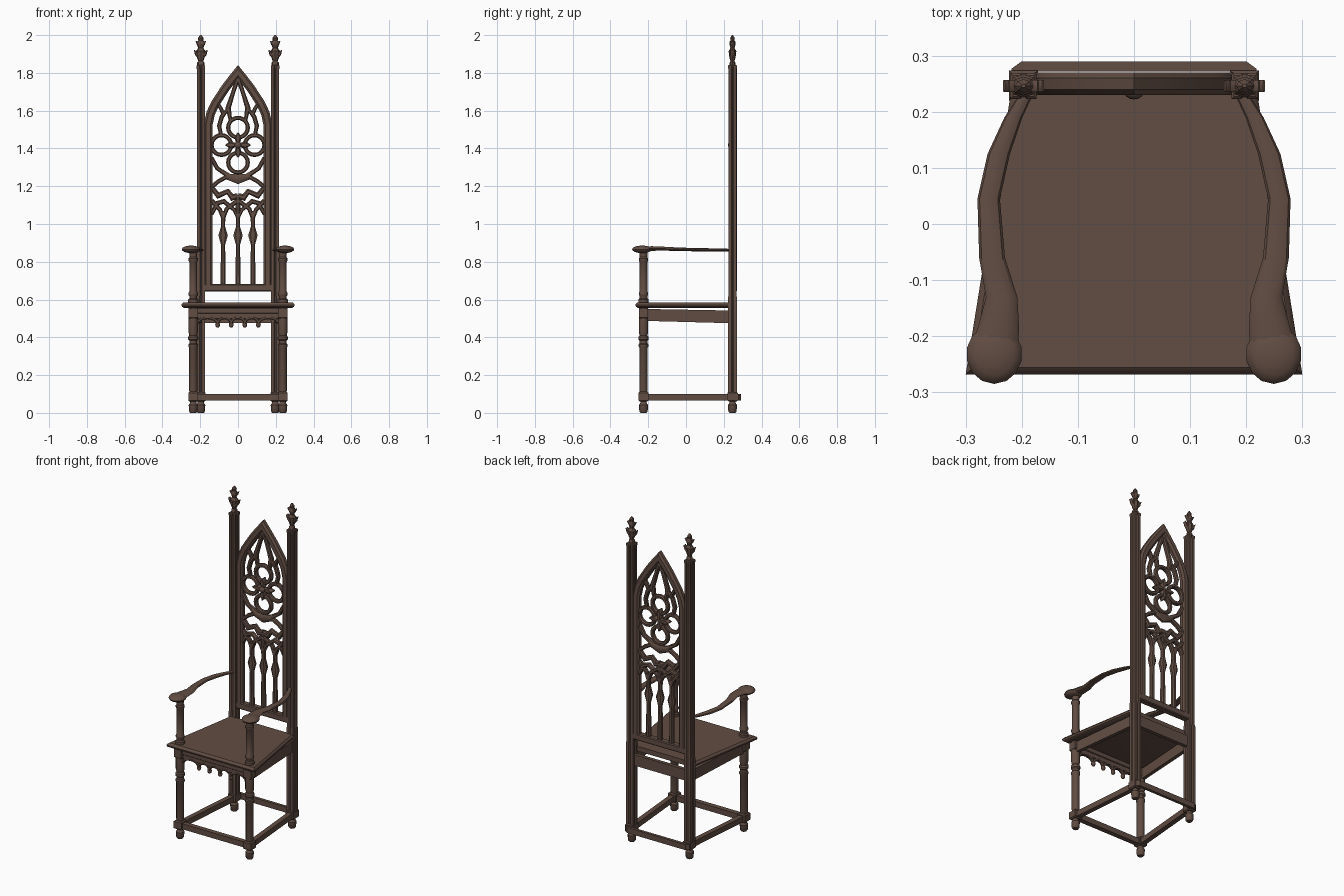
import bpy, bmesh, math
from mathutils import Vector

if "Cube" in bpy.data.objects:
    bpy.data.objects.remove(bpy.data.objects["Cube"])

wood = bpy.data.materials.new("dark_brown_wood")
wood.diffuse_color = (0.12, 0.074, 0.056, 1)
wood.use_nodes = True
wood.node_tree.nodes["Principled BSDF"].inputs["Base Color"].default_value = wood.diffuse_color


def finish(name, bm):
    bmesh.ops.recalc_face_normals(bm, faces=bm.faces)
    me = bpy.data.meshes.new(name)
    bm.to_mesh(me)
    bm.free()
    me.materials.append(wood)
    ob = bpy.data.objects.new(name, me)
    bpy.context.collection.objects.link(ob)
    return ob


def loft(bm, rings, closed=False):
    """Skin a list of point rings, capping the ends if open."""
    vs = [[bm.verts.new(p) for p in r] for r in rings]
    n, m = len(vs), len(vs[0])
    for i in range(n if closed else n - 1):
        a, b = vs[i], vs[(i + 1) % n]
        for j in range(m):
            k = (j + 1) % m
            bm.faces.new((a[j], a[k], b[k], b[j]))
    if not closed:
        bm.faces.new(vs[0][::-1])
        bm.faces.new(vs[-1])


def slab(bm, x0, x1, y0, y1, z0, z1, c=0.003):
    """Box with chamfered top and bottom edges."""
    def r(z, i):
        return [(x0+i, y0+i, z), (x1-i, y0+i, z), (x1-i, y1-i, z), (x0+i, y1-i, z)]
    loft(bm, [r(z0, c), r(z0+c, 0), r(z1-c, 0), r(z1, c)])


def lathe(bm, x, y, prof, seg=12, sy=1):
    loft(bm, [[(x + r*math.cos(2*math.pi*i/seg), y + sy*r*math.sin(2*math.pi*i/seg), z)
               for i in range(seg)] for z, r in prof])


def beam(bm, a, b, w, z0a, z1a, z0b, z1b):
    """Horizontal rail between two plan points."""
    a, b = Vector(a), Vector(b)
    d = (b - a).normalized()
    n = Vector((-d.y, d.x)) * w / 2
    loft(bm, [[(*(p-n), l), (*(p+n), l), (*(p+n), h), (*(p-n), h)]
              for p, l, h in ((a, z0a, z1a), (b, z0b, z1b))])


def strip(bm, pts, w, d, y, closed=False, mirror=False):
    """Chamfered bar along an x-z path; w is one half width or one per point."""
    P = [Vector(p) for p in pts]
    n = len(P)
    W = w if isinstance(w, (list, tuple)) else [w] * n
    for s in ((1, -1) if mirror else (1,)):
        rings = []
        for i, p in enumerate(P):
            t0 = (p - P[i-1]).normalized() if i or closed else None
            t1 = (P[(i+1) % n] - p).normalized() if i < n-1 or closed else None
            t = ((t0 or t1) + (t1 or t0)).normalized()
            k = min(2, 1 / max(0.3, t.dot(t1 or t0)))
            nn = Vector((-t.y, t.x)) * W[i] * k
            sec = ((1, -.5), (.5, -1), (-.5, -1), (-1, -.5), (-1, .5), (-.5, 1), (.5, 1), (1, .5))
            rings.append([(s*(p.x + nn.x*u), y + d*v, p.y + nn.y*u) for u, v in sec])
        loft(bm, rings, closed)


def circle(cx, cz, r, n=20):
    return [(cx + r*math.cos(2*math.pi*i/n), cz + r*math.sin(2*math.pi*i/n)) for i in range(n)]


def ball(bm, c, sx, sy, sz):
    g = bmesh.ops.create_uvsphere(bm, u_segments=14, v_segments=8, radius=1)
    for v in g["verts"]:
        v.co = Vector((c[0] + v.co.x*sx, c[1] + v.co.y*sy, c[2] + v.co.z*sz))


# seat with moulded edge
bm = bmesh.new()
def seat_ring(z, i):
    return [(-.30+i, -.268+i, z), (.30-i, -.268+i, z), (.22-i, .23, z), (-.22+i, .23, z)]
loft(bm, [seat_ring(z, i) for z, i in ((.555, .015), (.562, .003), (.572, 0), (.578, .003), (.585, .012))])
finish("seat", bm)

# aprons on the sides and back
bm = bmesh.new()
for s in (-1, 1):
    beam(bm, (s*.238, -.21), (s*.2, .23), .022, .487, .55, .475, .542)
beam(bm, (-.19, .245), (.19, .245), .022, .475, .542, .475, .542)
finish("side_and_back_aprons", bm)

# front apron with scalloped arches and pendants
bm = bmesh.new()
slab(bm, -.225, .225, -.24, -.21, .525, .555)
slab(bm, -.225, .225, -.235, -.215, .498, .528)
xs = (-.215, -.108, -.036, .036, .108, .215)
for a, b in zip(xs, xs[1:]):
    m, h = (a + b) / 2, (b - a) / 2
    strip(bm, [(m + h*math.cos(t*math.pi/8), .474 + .03*math.sin(t*math.pi/8)) for t in range(9)],
          .008, .011, -.225)
for x in xs[1:-1]:
    ball(bm, (x, -.225, .467), .013, .012, .016)
finish("front_apron", bm)

# front legs and arm supports, turned
foot = [(0, .016), (.008, .022), (.042, .024), (.052, .017), (.062, .017)]
leg = foot + [(.11, .02), (.12, .022), (.345, .022), (.352, .026), (.362, .026), (.368, .021), (.382, .021),
              (.388, .027), (.402, .027), (.41, .021), (.43, .025), (.49, .025), (.555, .025)]
support = [(.58, .027), (.6, .027), (.606, .021), (.618, .021), (.624, .025), (.634, .025), (.642, .021),
           (.80, .021), (.806, .025), (.818, .025), (.824, .02), (.86, .022)]
for s, side in ((-1, "left"), (1, "right")):
    bm = bmesh.new()
    lathe(bm, s*.237, -.225, leg)
    slab(bm, s*.237-.026, s*.237+.026, -.251, -.199, .06, .112, .006)
    slab(bm, s*.237-.025, s*.237+.025, -.25, -.2, .5, .556, .004)
    finish("front_leg_" + side, bm)
    bm = bmesh.new()
    lathe(bm, s*.237, -.225, support)
    finish("arm_support_" + side, bm)

    # arm: bowed rail swelling into a rounded hand rest
    bm = bmesh.new()
    path = ((.235, .19, .012, .862, .007), (.19, .215, .016, .862, .008), (.125, .241, .02, .863, .009),
            (.045, .259, .02, .864, .009), (-.06, .253, .023, .867, .010), (-.13, .236, .028, .87, .011),
            (-.18, .241, .036, .87, .013), (-.22, .248, .042, .868, .014))
    loft(bm, [[(s*(x + w*math.cos(k*math.pi/5)), y, z + h*math.sin(k*math.pi/5)) for k in range(10)]
              for y, x, w, z, h in path])
    ball(bm, (s*.249, -.232, .866), .05, .053, .02)
    finish("arm_" + side, bm)

    # rear post: grooved square shaft on a heavier base
    bm = bmesh.new()
    cx, cy = s*.197, .246
    def section(z, r):
        q = ((-1, -1), (-.25, -1), (0, -.75), (.25, -1), (1, -1), (1, -.25), (.75, 0), (1, .25),
             (1, 1), (.25, 1), (0, .75), (-.25, 1), (-1, 1), (-1, .25), (-.75, 0), (-1, -.25))
        return [(cx + r*a, cy + r*b, z) for a, b in q]
    loft(bm, [section(z, r) for z, r in ((.1, .0235), (.61, .0235), (.625, .021), (1.82, .021),
                                         (1.824, .023), (1.838, .023), (1.842, .019))])
    lathe(bm, cx, cy, foot)
    slab(bm, cx-.026, cx+.026, cy-.026, cy+.028, .06, .112, .006)
    finish("rear_post_" + side, bm)

    # leafy finial
    bm = bmesh.new()
    lathe(bm, cx, cy, [(1.84, .019), (1.855, .019), (1.862, .013), (1.88, .02), (1.915, .026), (1.925, .018),
                       (1.932, .014), (1.95, .02), (1.962, .021), (1.972, .013), (1.985, .015), (2, .004)], 8, .8)
    for t in (-1, 1):
        for z, r, h in ((1.9, .022, .022), (1.955, .013, .013)):
            strip(bm, [(cx + t*.006, z-h), (cx + t*r, z), (cx + t*(r+.013), z+h)],
                  [.006, .01, .002], .011, cy)
    finish("finial_" + side, bm)

# stretchers
bm = bmesh.new()
for s in (-1, 1):
    beam(bm, (s*.237, -.225), (s*.197, .246), .03, .066, .1, .066, .1)
beam(bm, (-.237, -.225), (.237, -.225), .03, .066, .1, .066, .1)
loft(bm, [[(-.218, .272, z), (.218, .272, z), (.218, .277, z), (.2, .29, z), (-.2, .29, z), (-.218, .277, z)]
          for z in (.066, .1)])
finish("stretchers", bm)

# pointed back frame
Y = .25
bm = bmesh.new()
half = [(-.157, .65), (-.157, 1.53), (-.145, 1.585), (-.122, 1.635), (-.068, 1.718), (-.03, 1.768)]
strip(bm, half + [(0, 1.805)] + [(-x, z) for x, z in half[::-1]], .023, .02, Y)
slab(bm, -.178, .178, Y-.02, Y+.02, .642, .682, .005)
finish("back_frame", bm)

# tracery: rings of the rosette and its flower
bm = bmesh.new()
D = .014
for cx, cz in ((0, 1.51), (0, 1.325), (-.088, 1.418), (.088, 1.418)):
    strip(bm, circle(cx, cz, .052), .011, D, Y, closed=True)
for k in range(4):
    a = k * math.pi / 2
    strip(bm, [(r*math.cos(a), 1.418 + r*math.sin(a)) for r in (0, .015, .04, .066)],
          [.008, .012, .02, .003], D+.003, Y)
ball(bm, (0, .236, 1.418), .018, .014, .018)
strip(bm, [(-.085, 1.285), (-.05, 1.25), (0, 1.238), (.05, 1.25), (.085, 1.285)],
      [.006, .017, .026, .017, .006], D, Y)
strip(bm, [(-.14, 1.35), (-.11, 1.295), (-.06, 1.26)], .011, D, Y, mirror=True)
strip(bm, [(-.14, 1.195), (-.105, 1.225), (-.06, 1.25)], .011, D, Y, mirror=True)
finish("back_rosette", bm)

# tracery: cusped bars in the arch head
bm = bmesh.new()
strip(bm, [(0, 1.775), (-.028, 1.69), (-.052, 1.615), (-.04, 1.55)], [.012, .011, .014, .009], D, Y, mirror=True)
strip(bm, [(-.052, 1.61), (-.085, 1.57), (-.1, 1.52), (-.088, 1.465)], [.008, .012, .011, .01], D, Y, mirror=True)
strip(bm, [(-.112, 1.645), (-.09, 1.61), (-.075, 1.575)], .01, D, Y, mirror=True)
finish("back_arch_tracery", bm)

# tracery: mullions with lens bosses and the lancet heads
bm = bmesh.new()
zs = (.67, .82, .89, .94, .985, 1.04, 1.07)
for x in (-.079, 0, .079):
    strip(bm, [(x, z) for z in zs], [.014, .012, .011, .025, .011, .012, .012], D, Y)
strip(bm, [(0, 1.07), (0, 1.15)], .012, D, Y)
strip(bm, [(-.079, 1.03), (-.095, 1.075), (-.14, 1.125)], [.01, .011, .012], D, Y, mirror=True)
strip(bm, [(-.079, 1.03), (-.06, 1.08), (0, 1.125)], [.01, .011, .012], D, Y, mirror=True)
strip(bm, [(0, 1.03), (-.02, 1.075), (-.075, 1.12), (-.11, 1.11), (-.14, 1.05)],
      [.008, .01, .012, .012, .009], D, Y, mirror=True)
strip(bm, [(-.14, 1.195), (-.105, 1.15), (-.055, 1.172), (-.03, 1.14), (0, 1.15)],
      [.012, .014, .012, .016, .014], D, Y, mirror=True)
finish("back_lancets", bm)

# smooth shading with crisp edges
for ob in bpy.context.scene.objects:
    ob.select_set(True)
    bpy.context.view_layer.objects.active = ob
bpy.ops.object.shade_smooth_by_angle(angle=math.radians(35))
